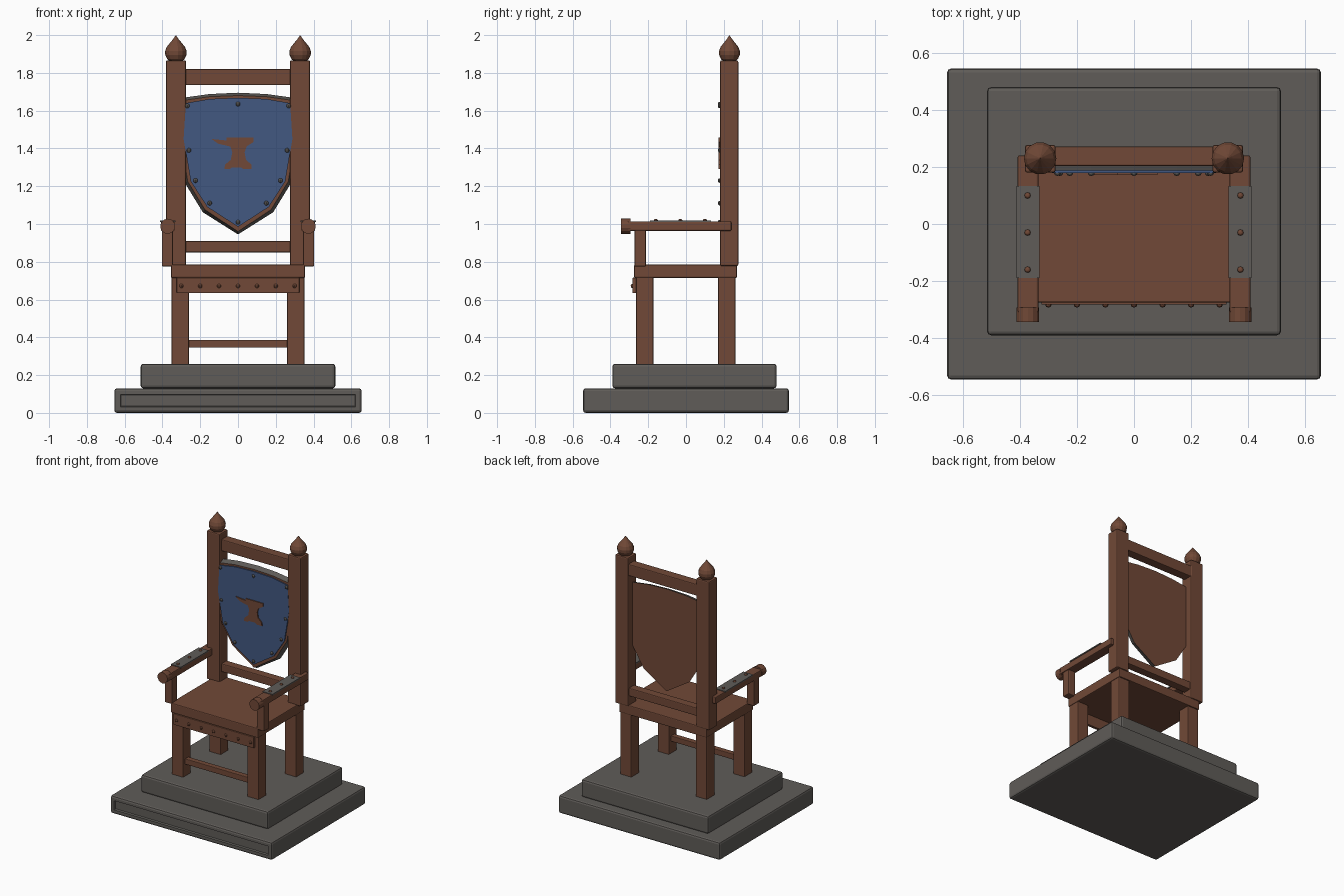
import bpy, bmesh, math
from mathutils import Vector, Matrix

cube = bpy.data.objects.get("Cube")
if cube:
    bpy.data.objects.remove(cube, do_unlink=True)


def material(name, rgb):
    m = bpy.data.materials.new(name)
    m.use_nodes = True
    m.diffuse_color = (*rgb, 1)
    m.node_tree.nodes["Principled BSDF"].inputs["Base Color"].default_value = (*rgb, 1)
    return m


WOOD = material("warm wood", (0.165, 0.066, 0.038))
STONE = material("grey stone", (0.115, 0.107, 0.098))
BLUE = material("blue paint", (0.054, 0.098, 0.22))


def finish(bm, name, *mats):
    bmesh.ops.recalc_face_normals(bm, faces=bm.faces)
    mesh = bpy.data.meshes.new(name)
    bm.to_mesh(mesh)
    bm.free()
    for m in mats:
        mesh.materials.append(m)
    obj = bpy.data.objects.new(name, mesh)
    bpy.context.collection.objects.link(obj)
    return obj


def box_mesh(x, y, z, bevel):
    """Bevelled box spanning three (low, high) ranges."""
    bm = bmesh.new()
    bmesh.ops.create_cube(bm, size=1)
    for v in bm.verts:
        v.co = Vector([(r[0] + r[1]) / 2 + c * (r[1] - r[0])
                       for c, r in zip(v.co, (x, y, z))])
    if bevel:
        bmesh.ops.bevel(bm, geom=bm.edges[:], offset=bevel, segments=2,
                        profile=0.5, affect='EDGES')
    return bm


def box(name, x, y, z, mat=WOOD, bevel=0.006):
    return finish(box_mesh(x, y, z, bevel), name, mat)


def sided(x, side):
    return tuple(sorted((x[0] * side, x[1] * side)))


def prism(name, front, back, y_front, y_back, mats, side_index=0):
    """Solid between two matching (x, z) outlines."""
    bm = bmesh.new()
    a = [bm.verts.new((x, y_front, z)) for x, z in front]
    b = [bm.verts.new((x, y_back, z)) for x, z in back]
    bm.faces.new(a)
    bm.faces.new(b[::-1])
    for i in range(len(a)):
        j = (i + 1) % len(a)
        bm.faces.new((a[i], b[i], b[j], a[j])).material_index = side_index
    return finish(bm, name, *mats)


def rivets(name, points, axis, mat, r=0.011):
    """Small studs, flattened along one axis."""
    bm = bmesh.new()
    scale = Vector((1, 1, 1))
    scale[axis] = 0.8
    for p in points:
        bmesh.ops.create_uvsphere(bm, u_segments=8, v_segments=6, radius=r,
                                  matrix=Matrix.Translation(p) @ Matrix.Diagonal(scale).to_4x4())
    return finish(bm, name, mat)


# Stone plinth with a recessed panel on the front
bm = box_mesh((-0.655, 0.655), (-0.545, 0.545), (0, 0.13), 0.014)
face = min(bm.faces, key=lambda f: (round(f.normal.y, 2), -f.calc_area()))
bmesh.ops.inset_region(bm, faces=[face], thickness=0.025)
bmesh.ops.inset_region(bm, faces=[face], thickness=0.006, depth=-0.012)
finish(bm, "lower_plinth", STONE)
box("upper_plinth", (-0.515, 0.515), (-0.39, 0.48), (0.13, 0.26), STONE, 0.014)

# Seat, apron and rails
box("seat", (-0.355, 0.355), (-0.275, 0.27), (0.715, 0.785))
box("front_apron", (-0.325, 0.325), (-0.283, -0.262), (0.635, 0.716), bevel=0.003)
rivets("apron_rivets", [(i * 0.1, -0.284, 0.672) for i in range(-3, 4)], 1, WOOD)
box("front_stretcher", (-0.27, 0.27), (-0.24, -0.2), (0.345, 0.386), bevel=0.004)
box("top_rail", (-0.285, 0.285), (0.203, 0.272), (1.735, 1.82))
box("lower_back_rail", (-0.285, 0.285), (0.203, 0.265), (0.85, 0.91))

FINIAL = ((0.025, 1.855), (0.046, 1.873), (0.056, 1.895), (0.057, 1.915),
          (0.048, 1.938), (0.034, 1.955), (0.016, 1.977), (0, 2.0))

for side, label in ((1, "left"), (-1, "right")):
    # Legs and back posts
    box(f"{label}_front_leg", sided((0.26, 0.352), side), (-0.265, -0.173), (0.25, 0.72))
    box(f"{label}_back_leg", sided((0.26, 0.352), side), (0.17, 0.262), (0.25, 0.72))
    box(f"{label}_back_post", sided((0.275, 0.382), side), (0.18, 0.277), (0.778, 1.866), bevel=0.008)

    # Turned finial
    bm = bmesh.new()
    verts = [bm.verts.new((r, 0, z)) for r, z in FINIAL]
    edges = [bm.edges.new(pair) for pair in zip(verts, verts[1:])]
    bmesh.ops.spin(bm, geom=verts + edges, cent=(0, 0, 0), axis=(0, 0, 1),
                   angle=math.tau, steps=14, use_merge=True)
    bmesh.ops.remove_doubles(bm, verts=bm.verts, dist=0.0005)
    bmesh.ops.translate(bm, verts=bm.verts, vec=(0.329 * side, 0.23, 0))
    finish(bm, f"{label}_finial", WOOD)

    # Armrest with support, round end and riveted plate
    box(f"{label}_armrest", sided((0.335, 0.408), side), (-0.31, 0.24), (0.964, 1.014))
    box(f"{label}_arm_support", sided((0.344, 0.403), side), (-0.273, -0.212), (0.775, 0.97))
    bm = bmesh.new()
    bmesh.ops.create_cone(bm, cap_ends=True, segments=14, radius1=0.04, radius2=0.04, depth=0.05,
                          matrix=Matrix.Translation((0.372 * side, -0.318, 0.988))
                          @ Matrix.Rotation(math.pi / 2, 4, 'X'))
    finish(bm, f"{label}_arm_knob", WOOD)
    box(f"{label}_arm_plate", sided((0.331, 0.412), side), (-0.19, 0.133), (1.01, 1.019), STONE, 0)
    rivets(f"{label}_arm_rivets", [(0.373 * side, y, 1.019) for y in (-0.16, -0.03, 0.1)], 2, WOOD)


def mirrored(half):
    return half + [(-x, z) for x, z in half[::-1] if x > 0]


def closed_outline(half):
    """Mirror a half outline that starts and ends on the centre line."""
    return half + [(-x, z) for x, z in half[-2:0:-1]]


# Shield: metal edge, wooden face and back, blue field
edge = closed_outline([(0, 1.695), (0.15, 1.688), (0.295, 1.668), (0.315, 1.45),
                       (0.283, 1.22), (0.186, 1.062), (0, 0.945)])
rim = closed_outline([(0, 1.68), (0.15, 1.674), (0.285, 1.655), (0.303, 1.45),
                      (0.266, 1.225), (0.176, 1.077), (0, 0.96)])
field = closed_outline([(0, 1.668), (0.15, 1.662), (0.276, 1.64), (0.288, 1.45),
                        (0.25, 1.225), (0.163, 1.09), (0, 0.985)])
prism("shield_body", rim, edge, 0.187, 0.225, (WOOD, STONE), 1)
prism("shield_field", field, field, 0.179, 0.188, (BLUE,))
studs = [(0.268, 1.625), (0.26, 1.39), (0.225, 1.23), (0.15, 1.11)]
studs = [(0, 1.635), (0, 1.01)] + studs + [(-x, z) for x, z in studs]
rivets("shield_rivets", [(x, 0.178, z) for x, z in studs], 1, STONE, 0.012)

# Anvil emblem
anvil = [(-0.14, 1.45), (-0.06, 1.442), (-0.06, 1.457), (0.083, 1.457), (0.083, 1.435),
         (0.045, 1.41), (0.035, 1.38), (0.042, 1.34), (0.07, 1.315), (0.073, 1.29),
         (0.03, 1.29), (0.015, 1.3), (-0.03, 1.3), (-0.045, 1.29), (-0.073, 1.29),
         (-0.068, 1.315), (-0.038, 1.34), (-0.03, 1.38), (-0.04, 1.41), (-0.105, 1.425)]
prism("anvil_emblem", anvil, anvil, 0.172, 0.18, (WOOD,))
